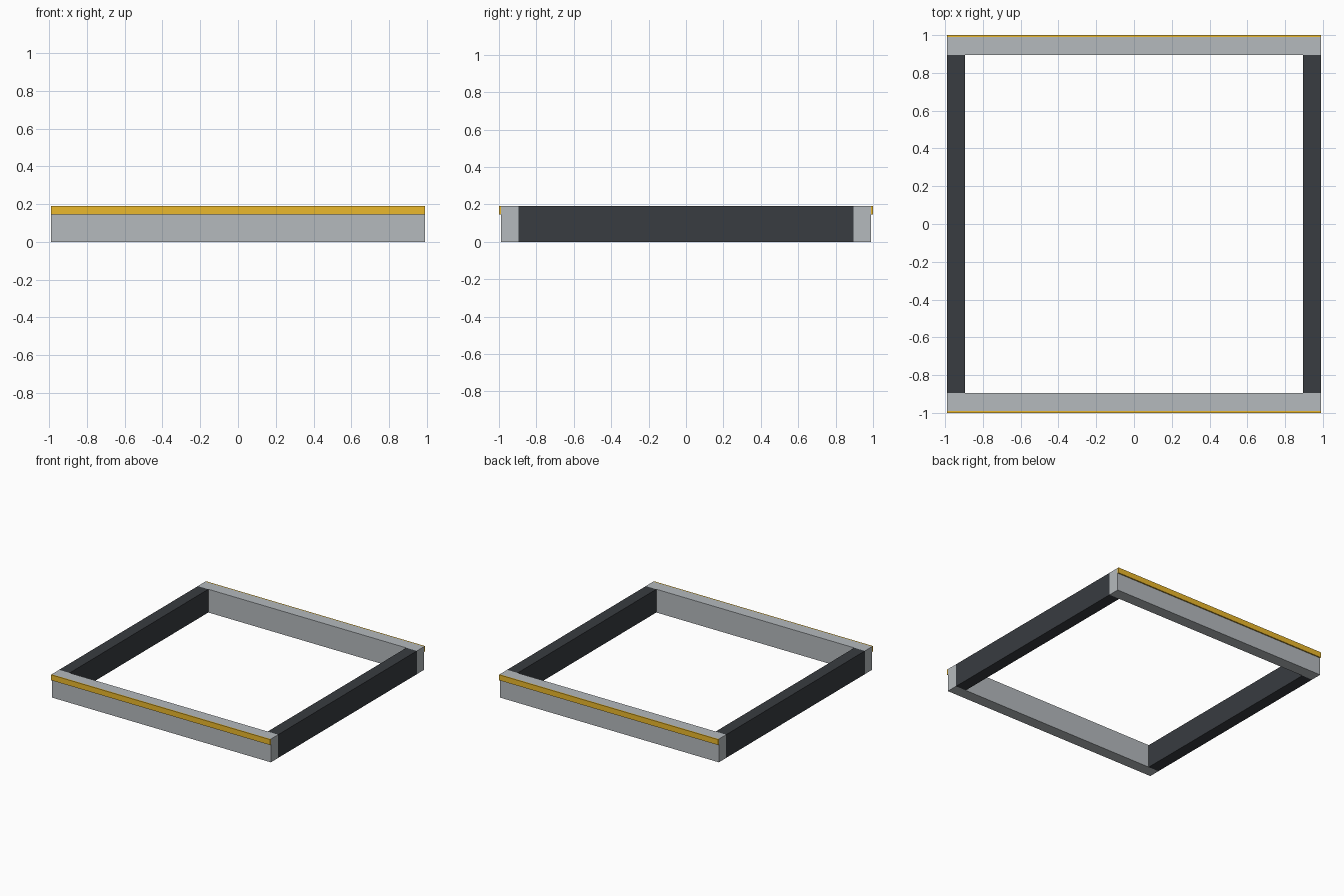
import bpy
import bmesh

if "Cube" in bpy.data.objects:
    bpy.data.objects.remove(bpy.data.objects["Cube"])


def material(name, color):
    mat = bpy.data.materials.new(name)
    mat.diffuse_color = (*color, 1.0)
    mat.use_nodes = True
    mat.node_tree.nodes["Principled BSDF"].inputs["Base Color"].default_value = mat.diffuse_color
    return mat


def box(name, x, y, z, mat):
    """Box from (min, max) extents on each axis."""
    mesh = bpy.data.meshes.new(name)
    bm = bmesh.new()
    bmesh.ops.create_cube(bm, size=1.0)
    for v in bm.verts:
        v.co = [lo + (c + 0.5) * (hi - lo) for c, (lo, hi) in zip(v.co, (x, y, z))]
    bm.to_mesh(mesh)
    bm.free()
    mesh.materials.append(mat)
    obj = bpy.data.objects.new(name, mesh)
    bpy.context.collection.objects.link(obj)
    return obj


def span(side, inner, outer):
    return tuple(sorted((side * inner, side * outer)))


HALF = 0.99       # outer half width of the frame
INNER = 0.895     # inner half width of the frame
HEIGHT = 0.19

grey = material("grey_metal", (0.46, 0.49, 0.51))
dark = material("dark_metal", (0.040, 0.045, 0.052))
yellow = material("yellow_trim", (0.83, 0.48, 0.025))

# Full-width rails at front and back, each with a raised trim strip on its outer face
for label, side in (("front", -1), ("back", 1)):
    box(label + "_rail", (-HALF, HALF), span(side, INNER, HALF), (0, HEIGHT), grey)
    box(label + "_trim_strip", (-HALF, HALF), span(side, HALF, 1.0), (0.145, HEIGHT), yellow)

# Dark side beams fitted between the rails
for label, side in (("left", -1), ("right", 1)):
    box(label + "_beam", span(side, INNER, HALF), (-INNER, INNER), (0, HEIGHT), dark)
